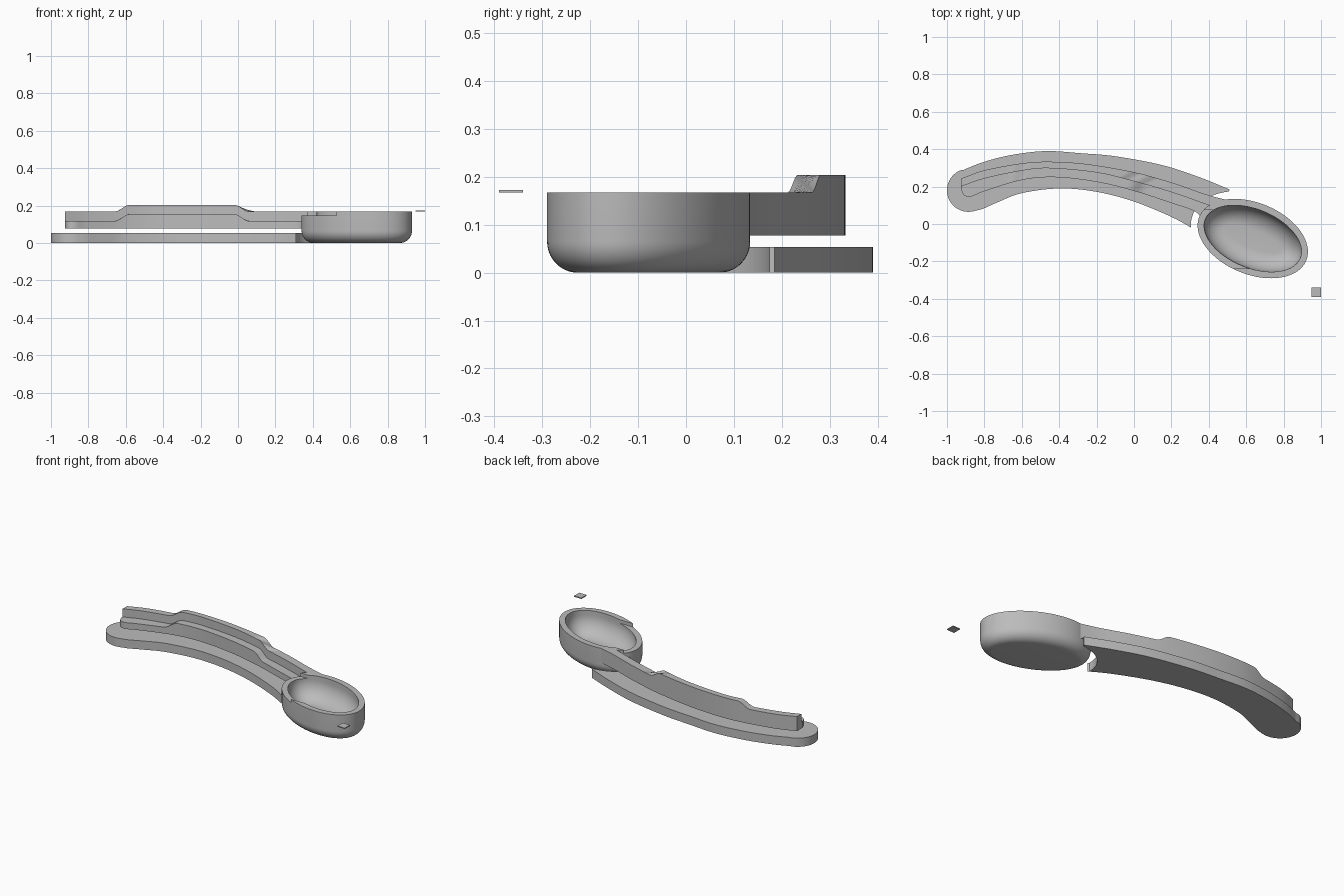
import bpy, bmesh, math
from mathutils import Vector

cube = bpy.data.objects.get("Cube")
if cube:
    bpy.data.objects.remove(cube, do_unlink=True)

grey = bpy.data.materials.new("plain grey")
grey.use_nodes = True
colour = (0.5, 0.5, 0.5, 1)
grey.diffuse_color = colour
grey.node_tree.nodes["Principled BSDF"].inputs["Base Color"].default_value = colour

# Shared bowl placement
CENTRE, TILT, A, B = Vector((0.635, -0.078)), math.radians(-22.3), 0.309, 0.191


def ellipse(a, b, angle):
    u, v = a * math.cos(angle), b * math.sin(angle)
    c, s = math.cos(TILT), math.sin(TILT)
    return CENTRE.x + u * c - v * s, CENTRE.y + u * s + v * c


def smooth_path(points, count):
    """Spline through the points, resampled evenly by length."""
    p = [Vector(q) for q in points]
    p = [2 * p[0] - p[1]] + p + [2 * p[-1] - p[-2]]
    dense = []
    for i in range(1, len(p) - 2):
        for k in range(24):
            t = k / 24
            dense.append(0.5 * (2 * p[i] + (p[i + 1] - p[i - 1]) * t
                         + (2 * p[i - 1] - 5 * p[i] + 4 * p[i + 1] - p[i + 2]) * t ** 2
                         + (3 * p[i] - p[i - 1] - 3 * p[i + 1] + p[i + 2]) * t ** 3))
    dense.append(p[-2])
    dist = [0]
    for q, r in zip(dense, dense[1:]):
        dist.append(dist[-1] + (r - q).length)
    out, j = [], 0
    for k in range(count):
        d = dist[-1] * k / (count - 1)
        while j < len(dense) - 2 and dist[j + 1] < d:
            j += 1
        out.append(dense[j].lerp(dense[j + 1], (d - dist[j]) / (dist[j + 1] - dist[j])))
    return out


def finish(name, bm, smooth=True):
    bmesh.ops.recalc_face_normals(bm, faces=bm.faces)
    mesh = bpy.data.meshes.new(name)
    bm.to_mesh(mesh)
    bm.free()
    mesh.materials.append(grey)
    ob = bpy.data.objects.new(name, mesh)
    bpy.context.collection.objects.link(ob)
    if smooth:
        bpy.ops.object.select_all(action='DESELECT')
        ob.select_set(True)
        bpy.context.view_layer.objects.active = ob
        bpy.ops.object.shade_smooth_by_angle(angle=math.radians(35))
    return ob


def slab(name, outline, low, high, smooth=True):
    bm = bmesh.new()
    rings = [[bm.verts.new((x, y, z)) for x, y in outline] for z in (low, high)]
    for ring in rings:
        bm.faces.new(ring)
    n = len(outline)
    for i in range(n):
        k = (i + 1) % n
        bm.faces.new((rings[0][i], rings[0][k], rings[1][k], rings[1][i]))
    return finish(name, bm, smooth)


def loft(name, rings, closed_loop=True):
    bm = bmesh.new()
    rows = [[bm.verts.new(v) for v in ring] for ring in rings]
    n = len(rows[0])
    for r, s in zip(rows, rows[1:]):
        for i in range(n):
            k = (i + 1) % n
            bm.faces.new((r[i], r[k], s[k], s[i]))
    bm.faces.new(rows[0])
    bm.faces.new(rows[-1])
    return finish(name, bm)


# Base plate: curved strip, round left end, concave right end around the bowl
back = smooth_path([(-0.915, 0.288), (-0.8, 0.333), (-0.65, 0.37), (-0.47, 0.39), (-0.28, 0.378),
                    (-0.1, 0.362), (0.15, 0.315), (0.35, 0.25), (0.51, 0.185)], 50)
hollow = [ellipse(0.345, 0.235, math.radians(128 + 69 * i / 20)) for i in range(21)]
front = smooth_path([(0.31, -0.022), (0.2, 0.038), (0, 0.12), (-0.2, 0.172), (-0.4, 0.19),
                     (-0.6, 0.165), (-0.72, 0.12), (-0.81, 0.08)], 50)
cap = [(-0.885 + 0.115 * math.cos(a), 0.18 + 0.115 * math.sin(a))
       for a in (math.radians(285 - 175 * i / 24) for i in range(25))]
slab("base_plate", [tuple(p) for p in back] + hollow + [tuple(p) for p in front] + cap, 0, 0.053)


# Handle: stepped section with a high back half and a low front ledge
def ramp(x, start, end):
    t = min(1, max(0, (x - start) / (end - start)))
    return t * t * (3 - 2 * t)


def hump(x):
    return 0.037 * (ramp(x, -0.66, -0.58) - ramp(x, -0.02, 0.06))


COUNT = 140
rear = smooth_path([(-0.925, 0.243), (-0.8, 0.287), (-0.6, 0.324), (-0.45, 0.333), (-0.25, 0.32),
                    (0, 0.277), (0.2, 0.222), (0.38, 0.16), (0.5, 0.127)], COUNT)
middle = smooth_path([(-0.925, 0.2), (-0.8, 0.243), (-0.6, 0.285), (-0.45, 0.298), (-0.2, 0.275),
                      (0, 0.228), (0.2, 0.17), (0.4, 0.1)], COUNT)
fore = smooth_path([(-0.925, 0.185), (-0.908, 0.153), (-0.87, 0.147), (-0.8, 0.175), (-0.6, 0.235),
                    (-0.42, 0.25), (-0.2, 0.225), (0, 0.177), (0.2, 0.112), (0.32, 0.07),
                    (0.365, 0.03)], COUNT)
sections = []
for r, m, f in zip(rear, middle, fore):
    low, ledge, top = 0.078, 0.117, 0.167
    sections.append([(r.x, r.y, low), (r.x, r.y, top + hump(r.x)),
                     (m.x, m.y, top + hump(m.x)), (m.x, m.y, ledge + hump(m.x)),
                     (f.x, f.y, ledge + hump(f.x)), (f.x, f.y, low)])
loft("handle", sections)

# Bowl: oval shell with a rounded foot and a dished inside
SEGMENTS, RIM, WALL, FOOT, DISH = 96, 0.167, 0.035, 0.065, 0.11
profile = []
for i in range(11):
    a = math.pi / 2 * i / 10
    profile.append((FOOT * (1 - math.sin(a)), FOOT * (1 - math.cos(a))))
profile += [(0, RIM), (WALL, RIM)]
for i in range(15):
    a = math.pi / 2 * i / 14
    profile.append((WALL + DISH * (1 - math.cos(a)), 0.14 - 0.11 * math.sin(a)))
bowl = loft("bowl", [[(*ellipse(A - inset, B - inset, math.tau * k / SEGMENTS), z)
                      for k in range(SEGMENTS)] for inset, z in profile])

# Lowered stretch of rim on the front left of the bowl
cutter = slab("rim_cutter", [(0.28, 0.075), (0.28, -0.24), (0.66, -0.238), (0.52, 0.0),
                             (0.42, 0.075)], 0.146, 0.3, False)
cutter.hide_render = True
cut = bowl.modifiers.new("lowered rim", 'BOOLEAN')
cut.operation, cut.object, cut.solver = 'DIFFERENCE', cutter, 'EXACT'
bpy.ops.object.select_all(action='DESELECT')
bowl.select_set(True)
bpy.context.view_layer.objects.active = bowl
bpy.ops.object.modifier_apply(modifier=cut.name)
bpy.data.objects.remove(cutter, do_unlink=True)

# Small loose square tile
slab("small_tile", [(0.95, -0.39), (1, -0.39), (1, -0.34), (0.95, -0.34)], 0.167, 0.173, False)
